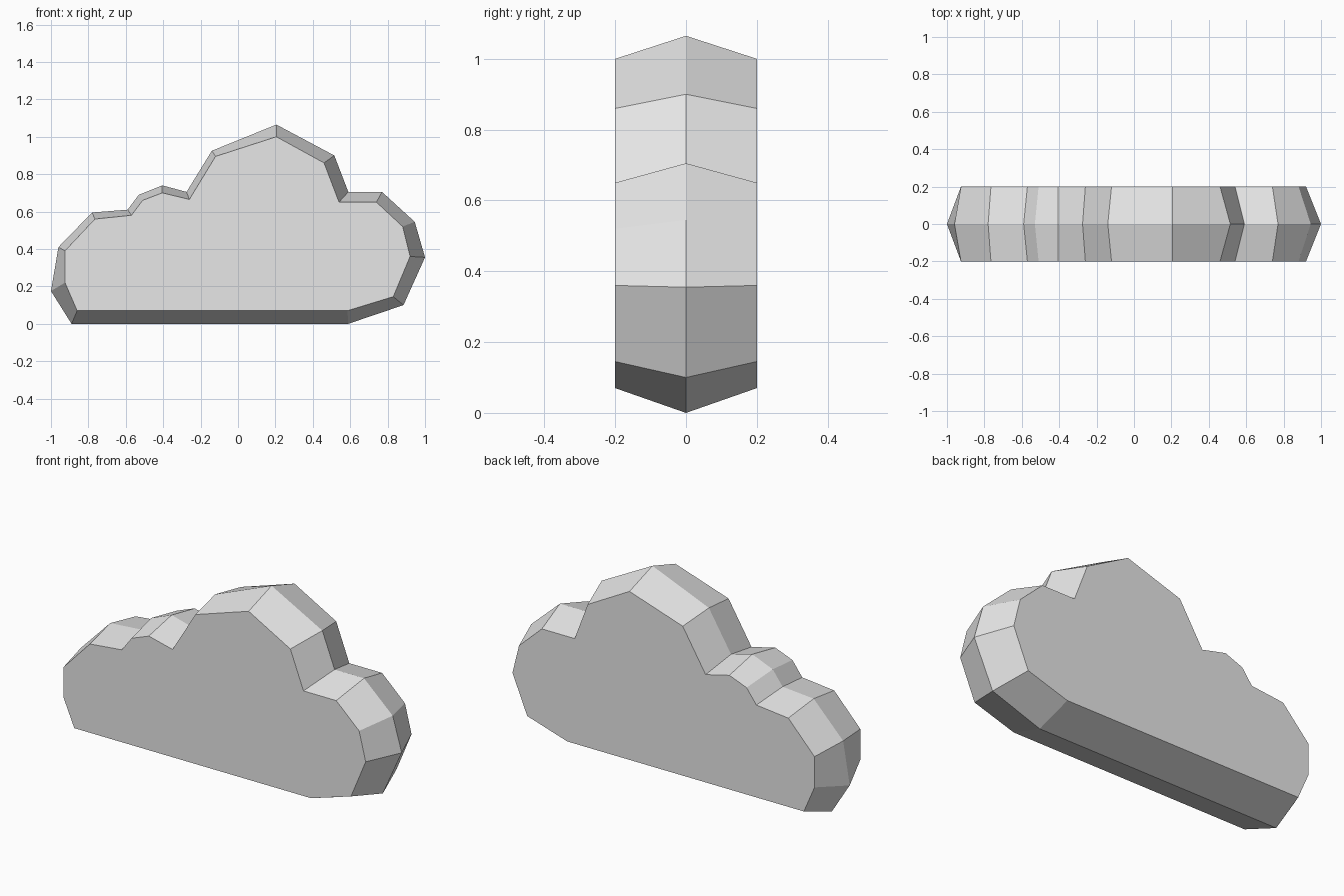
import bpy
import bmesh

# Remove the default object
default = bpy.data.objects.get("Cube")
if default:
    bpy.data.objects.remove(default, do_unlink=True)

HALF_DEPTH = 0.2

# Cloud outline: (x, z) on the middle ridge, then (x, z) on the flat faces
OUTLINE = [
    (-.89, 0, -.86, .07), (.59, 0, .585, .07), (.885, .1, .83, .145),
    (1, .355, .92, .36), (.945, .545, .88, .52), (.77, .705, .74, .65),
    (.59, .705, .54, .65), (.515, .9, .46, .86), (.205, 1.065, .205, 1),
    (-.14, .925, -.12, .895), (-.275, .705, -.26, .665),
    (-.405, .74, -.405, .7), (-.53, .69, -.51, .66),
    (-.59, .61, -.57, .58), (-.78, .595, -.765, .56),
    (-.96, .41, -.925, .39), (-1, .175, -.925, .22),
]


def make_material(name, color):
    material = bpy.data.materials.new(name)
    material.use_nodes = True
    material.diffuse_color = color
    material.node_tree.nodes["Principled BSDF"].inputs["Base Color"].default_value = color
    return material


def build_cloud(name, material):
    bm = bmesh.new()
    # Front rim, middle ridge and back rim
    front = [bm.verts.new((x, -HALF_DEPTH, z)) for _, _, x, z in OUTLINE]
    ridge = [bm.verts.new((x, 0, z)) for x, z, _, _ in OUTLINE]
    back = [bm.verts.new((x, HALF_DEPTH, z)) for _, _, x, z in OUTLINE]

    # Bevelled bands between the rims and the ridge
    count = len(OUTLINE)
    for near, far in ((front, ridge), (ridge, back)):
        for i in range(count):
            j = (i + 1) % count
            bm.faces.new((near[i], far[i], far[j], near[j]))

    # Flat front and back faces
    bm.faces.new(front)
    bm.faces.new(back[::-1])
    bmesh.ops.recalc_face_normals(bm, faces=bm.faces)

    mesh = bpy.data.meshes.new(name)
    bm.to_mesh(mesh)
    bm.free()
    mesh.materials.append(material)
    cloud = bpy.data.objects.new(name, mesh)
    bpy.context.collection.objects.link(cloud)
    return cloud


build_cloud("cloud", make_material("light grey", (.8, .8, .8, 1)))
